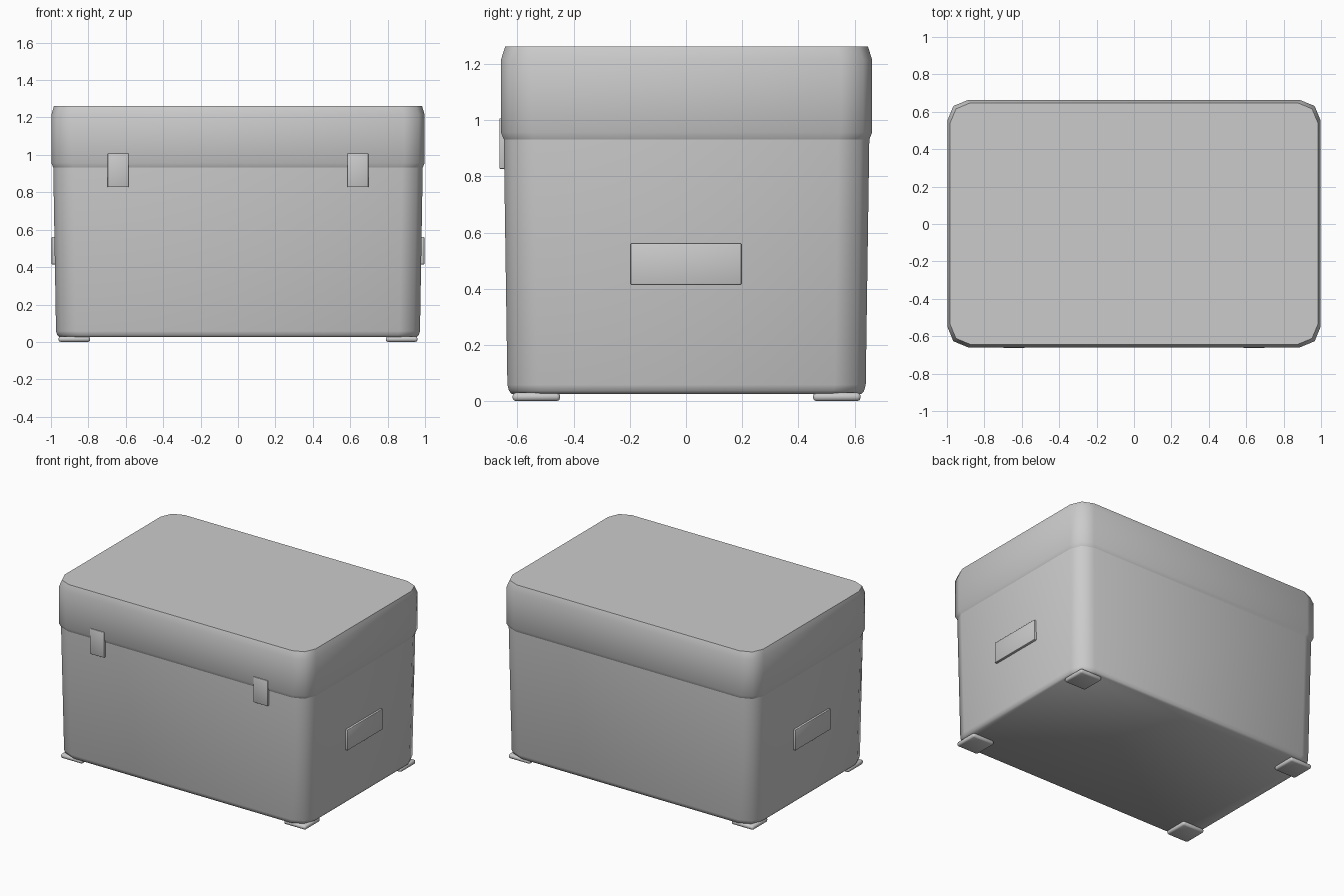
import bpy, bmesh, math

if "Cube" in bpy.data.objects:
    bpy.data.objects.remove(bpy.data.objects["Cube"])

Y0 = 0.002  # shell sits slightly back so that the latches complete the depth


def finish(name, bm, angle=50):
    bmesh.ops.recalc_face_normals(bm, faces=bm.faces)
    me = bpy.data.meshes.new(name)
    bm.to_mesh(me)
    bm.free()
    ob = bpy.data.objects.new(name, me)
    bpy.context.collection.objects.link(ob)
    bpy.ops.object.select_all(action='DESELECT')
    ob.select_set(True)
    bpy.context.view_layer.objects.active = ob
    bpy.ops.object.shade_smooth_by_angle(angle=math.radians(angle))
    return ob


def rounded_loft(name, rings, radius=0.11, segs=2):
    """Stack rounded rectangles given as (half x, half y, z)."""
    bm = bmesh.new()
    loops = []
    for hx, hy, z in rings:
        loop = []
        for q, (sx, sy) in enumerate([(1, 1), (-1, 1), (-1, -1), (1, -1)]):
            for i in range(segs + 1):
                a = math.pi / 2 * (q + i / segs)
                loop.append(bm.verts.new((sx * (hx - radius) + radius * math.cos(a),
                                          Y0 + sy * (hy - radius) + radius * math.sin(a), z)))
        loops.append(loop)
    for lo, hi in zip(loops, loops[1:]):
        n = len(lo)
        for i in range(n):
            j = (i + 1) % n
            bm.faces.new((lo[i], lo[j], hi[j], hi[i]))
    bm.faces.new(loops[0][::-1])
    bm.faces.new(loops[-1])
    return finish(name, bm)


def box(name, lo, hi, bevel, segs=2):
    bm = bmesh.new()
    bmesh.ops.create_cube(bm, size=1)
    for v in bm.verts:
        v.co = [a + (c + 0.5) * (b - a) for c, a, b in zip(v.co, lo, hi)]
    bmesh.ops.bevel(bm, geom=bm.edges[:], offset=bevel, segments=segs,
                    profile=0.5, affect='EDGES')
    return finish(name, bm)


# Tapered tub
rounded_loft("cooler_body", [(0.955, 0.623, 0.026), (0.966, 0.632, 0.036),
                             (0.973, 0.638, 0.058), (0.988, 0.651, 0.95)])

# Lid with chamfered rim
rounded_loft("lid", [(0.987, 0.650, 0.93), (0.998, 0.661, 0.957),
                     (0.998, 0.661, 1.215), (0.984, 0.646, 1.262)])

for side, s in (("left", -1), ("right", 1)):
    # Front latches
    cx = s * 0.641
    box(f"latch_{side}", (cx - 0.056, -0.664, 0.827), (cx + 0.056, -0.63, 1.007), 0.003)

    # Side handle plates
    xs = sorted((s * 0.96, s * 0.996))
    box(f"handle_{side}", (xs[0], -0.197, 0.415), (xs[1], 0.197, 0.561), 0.003)

    # Corner feet
    for end, t in (("front", -1), ("back", 1)):
        fx, fy = s * 0.875, Y0 + t * 0.535
        box(f"foot_{end}_{side}", (fx - 0.085, fy - 0.085, 0),
            (fx + 0.085, fy + 0.085, 0.03), 0.012)
